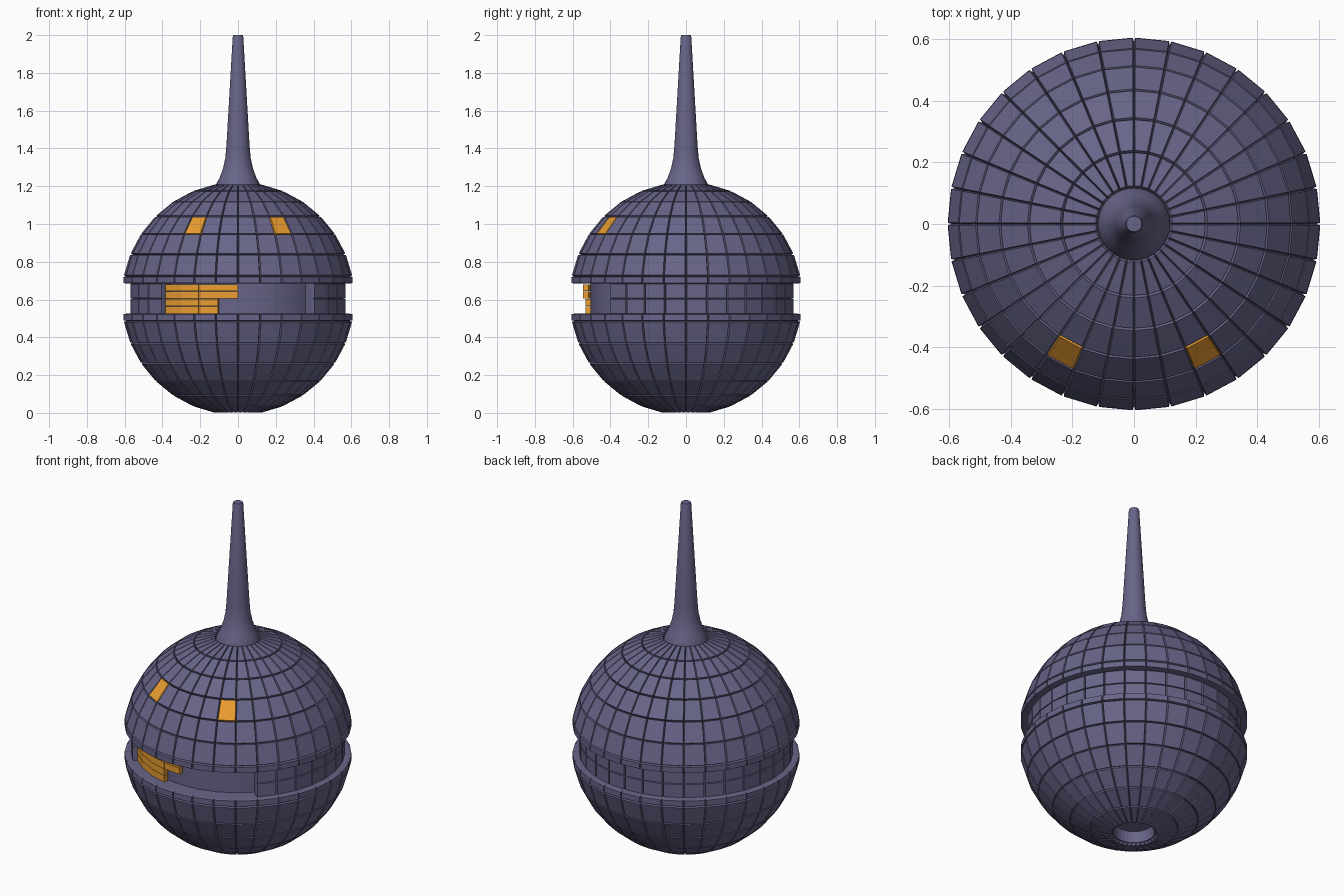
import bpy, bmesh
from math import sin, cos, radians

if "Cube" in bpy.data.objects:
    bpy.data.objects.remove(bpy.data.objects["Cube"])

STEP = 11.25          # one panel column / row in degrees
CZ = 0.605            # sphere centre height


def material(name, rgb):
    m = bpy.data.materials.new(name)
    m.diffuse_color = (*rgb, 1)
    m.use_nodes = True
    m.node_tree.nodes["Principled BSDF"].inputs["Base Color"].default_value = m.diffuse_color
    return m


HULL = material("hull_violet", (0.138, 0.130, 0.250))
GLOW = material("window_orange", (0.83, 0.34, 0.03))


def sweep(bm, profile, start, cols, loop=False, step=STEP):
    """Turn an (r, z) profile about z, from start degrees (0 = front); returns face rows."""
    full = cols == 32
    rings = []
    for i in range(cols if full else cols + 1):
        a = radians(start + i * step)
        rings.append([bm.verts.new((r * sin(a), -r * cos(a), z)) for r, z in profile])
    n = len(profile)
    rows = []
    for j in range(n if loop else n - 1):
        k = (j + 1) % n
        row = []
        for i in range(cols):
            p, q = rings[i], rings[(i + 1) % len(rings)]
            row.append(bm.faces.new((p[j], q[j], q[k], p[k])))
        rows.append(row)
    if full and not loop:
        bm.faces.new(rings[i][0] for i in range(cols))
        bm.faces.new(rings[i][-1] for i in range(cols))
    elif not full:
        bm.faces.new(rings[0])
        bm.faces.new(rings[-1])
    return rows


def raise_panels(bm, faces):
    bmesh.ops.recalc_face_normals(bm, faces=bm.faces)
    bmesh.ops.inset_individual(bm, faces=faces, thickness=0.004, depth=0.014)


def finish(bm, name, *mats):
    bmesh.ops.recalc_face_normals(bm, faces=bm.faces)
    me = bpy.data.meshes.new(name)
    bm.to_mesh(me)
    bm.free()
    ob = bpy.data.objects.new(name, me)
    bpy.context.collection.objects.link(ob)
    for m in mats:
        me.materials.append(m)
    return ob


# Hull: panelled sphere with an equatorial trench and a recess underneath
R = 0.603
upper = [(R * sin(radians(STEP * k)), R * cos(radians(STEP * k))) for k in range(1, 8)]
upper += [(upper[-1][0], 0.08), (0.505, 0.08)]
lower = [(r, -z) for r, z in reversed(upper)]
recess = [(0.110, -0.592), (0.10, -0.53)]
profile = [(r, z + CZ) for r, z in upper + lower + recess]
bm = bmesh.new()
rows = sweep(bm, profile, 0, 32)
panel_rows = rows[0:7] + rows[10:17]
for col in (2, 29):                       # two lit windows
    rows[3][col].material_index = 1
for f in rows[8]:                         # smooth back wall of the opening
    f.smooth = True
    for e in f.edges:
        e.smooth = abs(e.verts[0].co.z - e.verts[1].co.z) > 0.01
raise_panels(bm, [f for row in panel_rows for f in row])
finish(bm, "hull", HULL, GLOW)

# Trench wall: panelled ring, open across the front 90 degrees
bm = bmesh.new()
rows = sweep(bm, [(0.49, 0.524), (0.556, 0.524), (0.556, CZ), (0.556, 0.686), (0.49, 0.686)],
             45, 24, loop=True)
raise_panels(bm, rows[1] + rows[2])
finish(bm, "trench_wall", HULL)

# Lit blocks inside the front opening
bm = bmesh.new()
for row in range(4):
    z0 = 0.527 + row * 0.039
    z1 = z0 + 0.037
    for col in range(3 if row < 2 else 4):
        sweep(bm, [(0.515, z0), (0.544, z0), (0.544, z1), (0.515, z1)],
              -45 + col * STEP + 0.1, 1, loop=True, step=STEP - 0.2)
finish(bm, "opening_lights", GLOW)

# Mast: flared smooth spire
bm = bmesh.new()
sweep(bm, [(0.118, 1.19), (0.116, 1.21), (0.095, 1.25), (0.078, 1.30), (0.067, 1.35),
           (0.061, 1.42), (0.028, 1.99), (0.025, 2.0)], 0, 32)
mast = finish(bm, "mast", HULL)
bpy.context.view_layer.objects.active = mast
mast.select_set(True)
bpy.ops.object.shade_smooth_by_angle(angle=radians(35))
